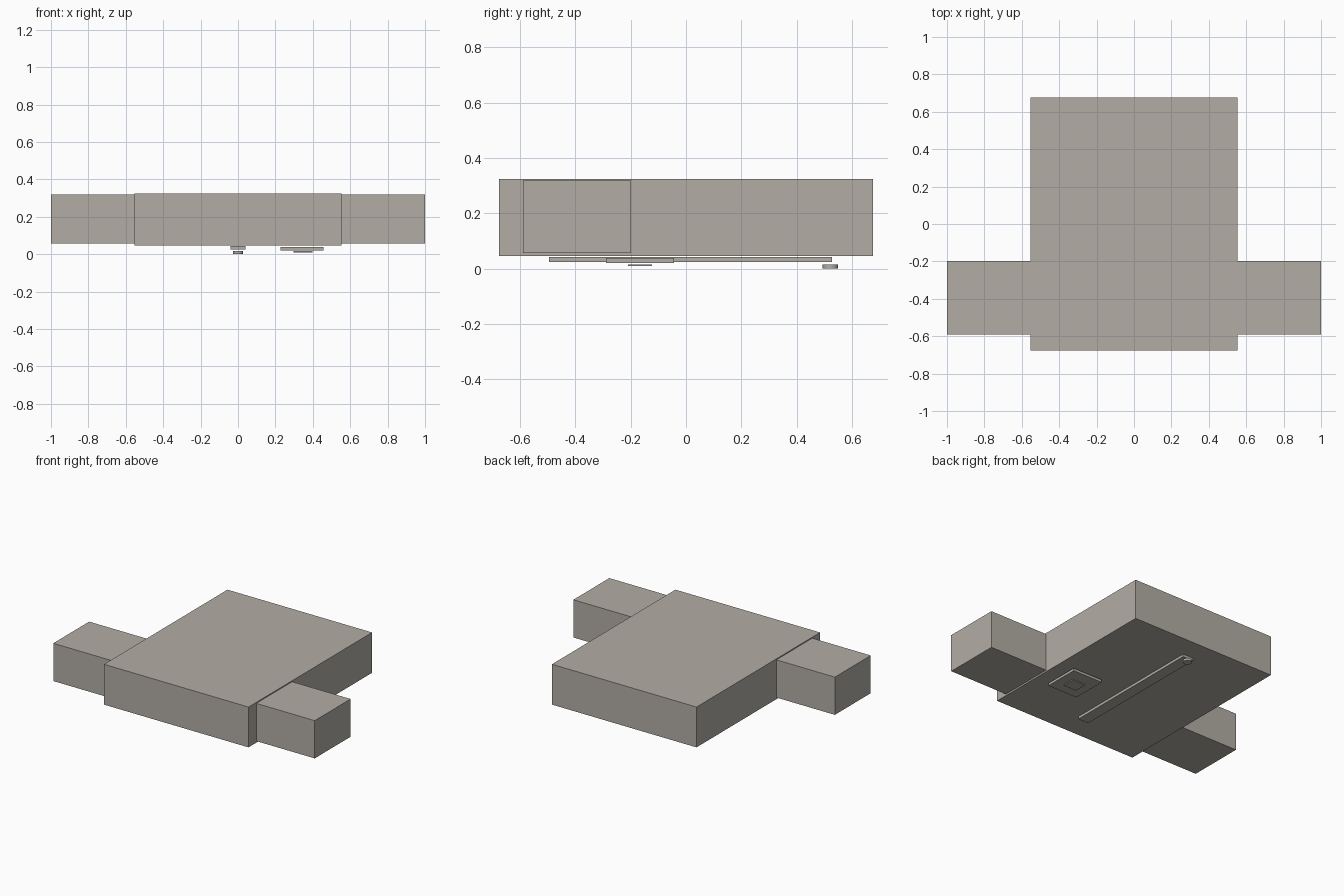
import bpy

if "Cube" in bpy.data.objects:
    bpy.data.objects.remove(bpy.data.objects["Cube"], do_unlink=True)

# Single warm grey colour
grey = bpy.data.materials.new("warm_grey")
grey.use_nodes = True
colour = (0.45, 0.42, 0.375, 1)
grey.diffuse_color = colour
grey.node_tree.nodes["Principled BSDF"].inputs["Base Color"].default_value = colour


def box(name, xs, ys, zs):
    """Box spanning the given (low, high) ranges."""
    spans = (xs, ys, zs)
    bpy.ops.mesh.primitive_cube_add(size=1, location=[sum(s) / 2 for s in spans])
    ob = bpy.context.object
    ob.name = name
    ob.scale = [s[1] - s[0] for s in spans]
    bpy.ops.object.transform_apply(location=False, rotation=False, scale=True)
    ob.data.materials.append(grey)
    return ob


# Main slab
box("body", (-0.553, 0.553), (-0.675, 0.675), (0.046, 0.325))

# Side blocks
box("left_arm", (0.553, 1.0), (-0.59, -0.198), (0.057, 0.318))
box("right_arm", (-1.0, -0.553), (-0.59, -0.198), (0.057, 0.318))

# Underside details
box("center_strip", (-0.04, 0.04), (-0.495, 0.527), (0.025, 0.043))
box("square_plate", (0.228, 0.457), (-0.29, -0.043), (0.021, 0.039))
box("small_plate", (0.298, 0.398), (-0.21, -0.122), (0.009, 0.016))

# Round button at the back end of the strip
bpy.ops.mesh.primitive_cylinder_add(vertices=24, radius=0.028, depth=0.016,
                                    location=(0, 0.522, 0.008))
button = bpy.context.object
button.name = "round_button"
button.data.materials.append(grey)
bpy.ops.object.shade_smooth_by_angle()
